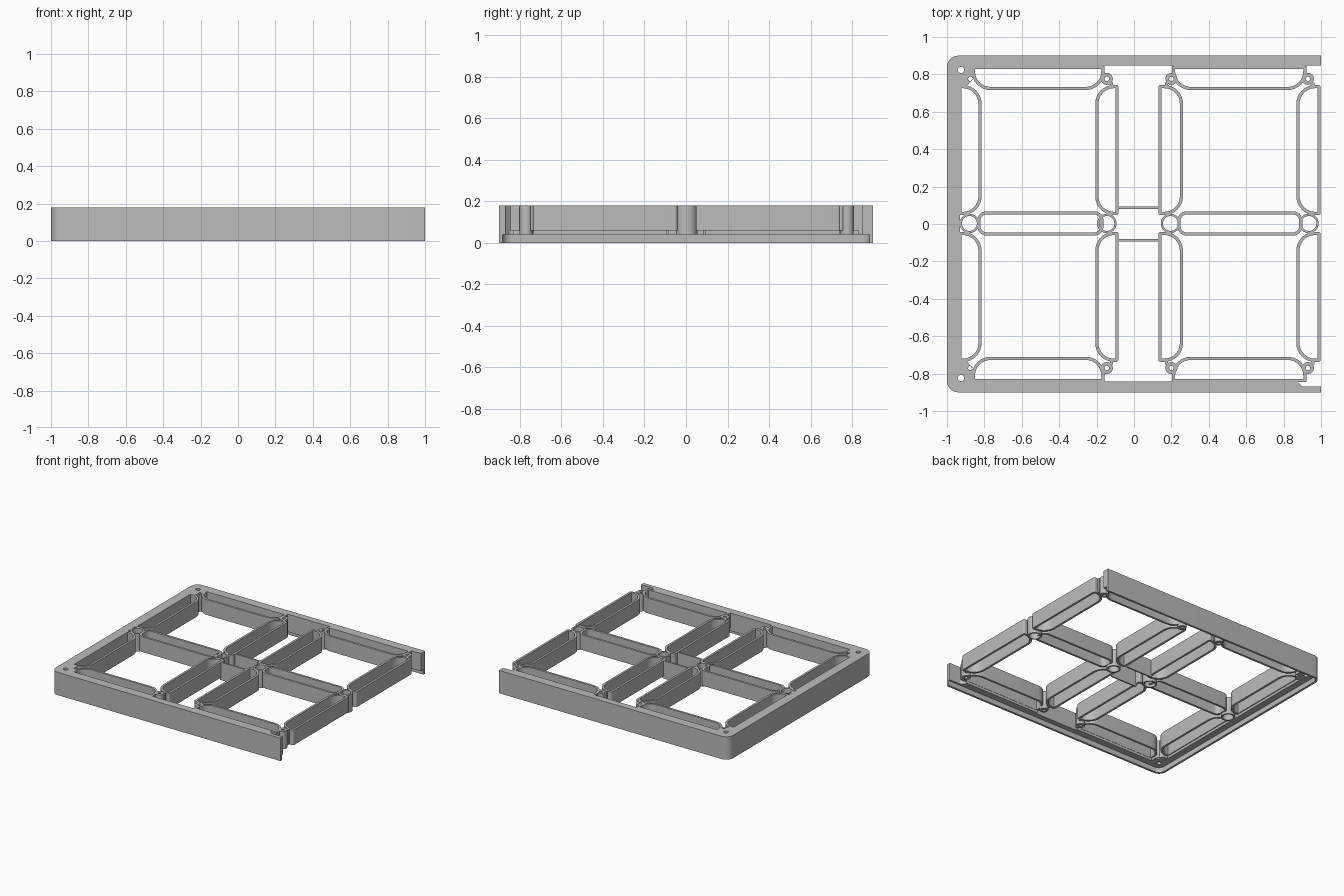
import bpy, bmesh, math
from mathutils import Vector

cube = bpy.data.objects.get("Cube")
if cube:
    bpy.data.objects.remove(cube, do_unlink=True)

grey = bpy.data.materials.new("plain_grey")
grey.use_nodes = True
grey.diffuse_color = (0.5, 0.5, 0.5, 1)
grey.node_tree.nodes["Principled BSDF"].inputs["Base Color"].default_value = (0.5, 0.5, 0.5, 1)

TOP, RIB_BASE, POST_BASE = 0.18, 0.06, 0.04
THICK = 0.017
MID_Y = 0.003


def rounded(corners, steps=8):
    """Outline through (x, y, radius) corners, with an arc at each rounded one."""
    out = []
    for i, (x, y, r) in enumerate(corners):
        p = Vector((x, y))
        if r <= 0:
            out.append(p)
            continue
        a = (Vector(corners[i - 1][:2]) - p).normalized()
        b = (Vector(corners[(i + 1) % len(corners)][:2]) - p).normalized()
        half = a.angle(b) / 2
        centre = p + (a + b).normalized() * r / math.sin(half)
        start = p + a * r / math.tan(half) - centre
        end = p + b * r / math.tan(half) - centre
        turn = start.angle_signed(end)
        for k in range(steps + 1):
            t = -turn * k / steps
            c, s = math.cos(t), math.sin(t)
            out.append(centre + Vector((c * start.x - s * start.y, s * start.x + c * start.y)))
    return out


def circle(x, y, r, n=24):
    return [Vector((x + r * math.cos(math.tau * k / n), y + r * math.sin(math.tau * k / n)))
            for k in range(n)]


def slab(name, loops, z0, z1=TOP):
    """Prism from an outer loop and any hole loops."""
    bm = bmesh.new()
    edges = []
    for loop in loops:
        vs = [bm.verts.new((p.x, p.y, z0)) for p in loop]
        edges += [bm.edges.new((vs[i - 1], vs[i])) for i in range(len(vs))]
    bmesh.ops.triangle_fill(bm, edges=edges, use_beauty=True, normal=(0, 0, 1))
    up = bmesh.ops.extrude_face_region(bm, geom=bm.faces[:], use_keep_orig=True)
    moved = [g for g in up["geom"] if isinstance(g, bmesh.types.BMVert)]
    bmesh.ops.translate(bm, verts=moved, vec=(0, 0, z1 - z0))
    bmesh.ops.recalc_face_normals(bm, faces=bm.faces[:])
    mesh = bpy.data.meshes.new(name)
    bm.to_mesh(mesh)
    bm.free()
    mesh.materials.append(grey)
    obj = bpy.data.objects.new(name, mesh)
    bpy.context.collection.objects.link(obj)
    bpy.ops.object.select_all(action='DESELECT')
    obj.select_set(True)
    bpy.context.view_layer.objects.active = obj
    bpy.ops.object.shade_smooth_by_angle(angle=math.radians(35))
    return obj


def box_rib(name, x0, x1, y0, y1, radii):
    """Closed thin wall; radii run from (x0,y0) round to (x0,y1)."""
    def outline(t):
        xs = (x0 + t, x1 - t, x1 - t, x0 + t)
        ys = (y0 + t, y0 + t, y1 - t, y1 - t)
        return rounded([(x, y, max(r - t, 0)) for x, y, r in zip(xs, ys, radii)])
    slab(name, [outline(0), outline(THICK)], RIB_BASE)


def rect(x0, x1, y0, y1):
    return [Vector(p) for p in ((x0, y0), (x1, y0), (x1, y1), (x0, y1))]


# Outer frame, open on its right side, with solid corners and screw holes
frame = rounded([
    (1, 0.9, 0), (-1, 0.9, 0.06), (-1, -0.9, 0.06), (1, -0.9, 0),
    (1, -0.87, 0), (0.9, -0.87, 0.012), (0.875, -0.845, 0.01), (0.875, -0.83, 0),
    (0.21, -0.83, 0), (0.21, -0.842, 0), (-0.165, -0.842, 0), (-0.165, -0.83, 0),
    (-0.86, -0.83, 0), (-0.86, -0.78, 0.02), (-0.89, -0.735, 0.02), (-0.93, -0.735, 0),
    (-0.93, 0.74, 0), (-0.89, 0.74, 0.02), (-0.86, 0.785, 0.02), (-0.86, 0.83, 0),
    (-0.165, 0.83, 0), (-0.165, 0.848, 0), (0.21, 0.848, 0), (0.21, 0.83, 0),
    (0.915, 0.83, 0), (0.915, 0.848, 0), (1, 0.848, 0)])
holes = [circle(-0.925, s * 0.823, 0.017) for s in (-1, 1)]
holes += [circle(-0.875, MID_Y + s * 0.773, 0.012, 16) for s in (-1, 1)]
slab("outer_frame", [frame] + holes, POST_BASE)

# Thin lip below the frame
lip = rounded([
    (1, 0.9, 0), (-1, 0.9, 0.06), (-1, -0.9, 0.06), (1, -0.9, 0),
    (1, -0.883, 0), (-0.983, -0.883, 0.043), (-0.983, 0.883, 0.043), (1, 0.883, 0)])
slab("bottom_lip", [lip], 0, POST_BASE)

# Side pockets: (straight wall x, bulging wall x)
SIDES = {"far_right": (-0.94, -0.815), "inner_right": (-0.083, -0.207),
         "inner_left": (0.13, 0.262), "far_left": (0.998, 0.868)}
for label, (wall, bulge) in SIDES.items():
    x0, x1 = min(wall, bulge), max(wall, bulge)
    radii = (0.1, 0.012, 0.012, 0.1) if bulge < wall else (0.012, 0.1, 0.1, 0.012)
    for end, s in (("back", 1), ("front", -1)):
        ya, yb = sorted((MID_Y + s * 0.045, MID_Y + s * 0.74))
        box_rib(f"side_pocket_{label}_{end}", x0, x1, ya, yb, radii)

# End pockets against the front and back bars, and long ribs across the middle
for label, x0, x1 in (("right", -0.867, -0.158), ("left", 0.203, 0.922)):
    box_rib(f"back_pocket_{label}", x0, x1, MID_Y + 0.713, 0.845, (0.1, 0.1, 0, 0))
    box_rib(f"front_pocket_{label}", x0, x1, -0.845, MID_Y - 0.713, (0, 0, 0.1, 0.1))
for label, x0, x1 in (("right", -0.838, -0.163), ("left", 0.232, 0.9)):
    box_rib(f"middle_rib_{label}", x0, x1, MID_Y - 0.065, MID_Y + 0.065, (0.05,) * 4)

# Ring posts on the centre line
for i, x in enumerate((-0.88, -0.145, 0.195, 0.935)):
    slab(f"ring_post_{i + 1}", [circle(x, MID_Y, 0.052, 32), circle(x, MID_Y, 0.04, 32)], POST_BASE)

# Screw bosses with webs joining them to the pockets
for i, (x, side) in enumerate(((-0.145, 1), (0.2, -1), (0.93, 1))):
    for end, s in (("back", 1), ("front", -1)):
        y = MID_Y + s * 0.773
        slab(f"screw_boss_{i + 1}_{end}", [circle(x, y, 0.032), circle(x, y, 0.012, 16)], POST_BASE)
        ya, yb = sorted((MID_Y + s * 0.73, y - s * 0.02))
        xa, xb = sorted((x + side * 0.018, x + side * 0.034))
        slab(f"boss_web_{i + 1}_{end}", [rect(xa, xb, ya, yb)], RIB_BASE)

# Cross bars between the two halves
for end, s in (("back", 1), ("front", -1)):
    y = s * 0.087
    slab(f"cross_bar_{end}", [rect(-0.09, 0.14, y - 0.006, y + 0.006)], POST_BASE)
